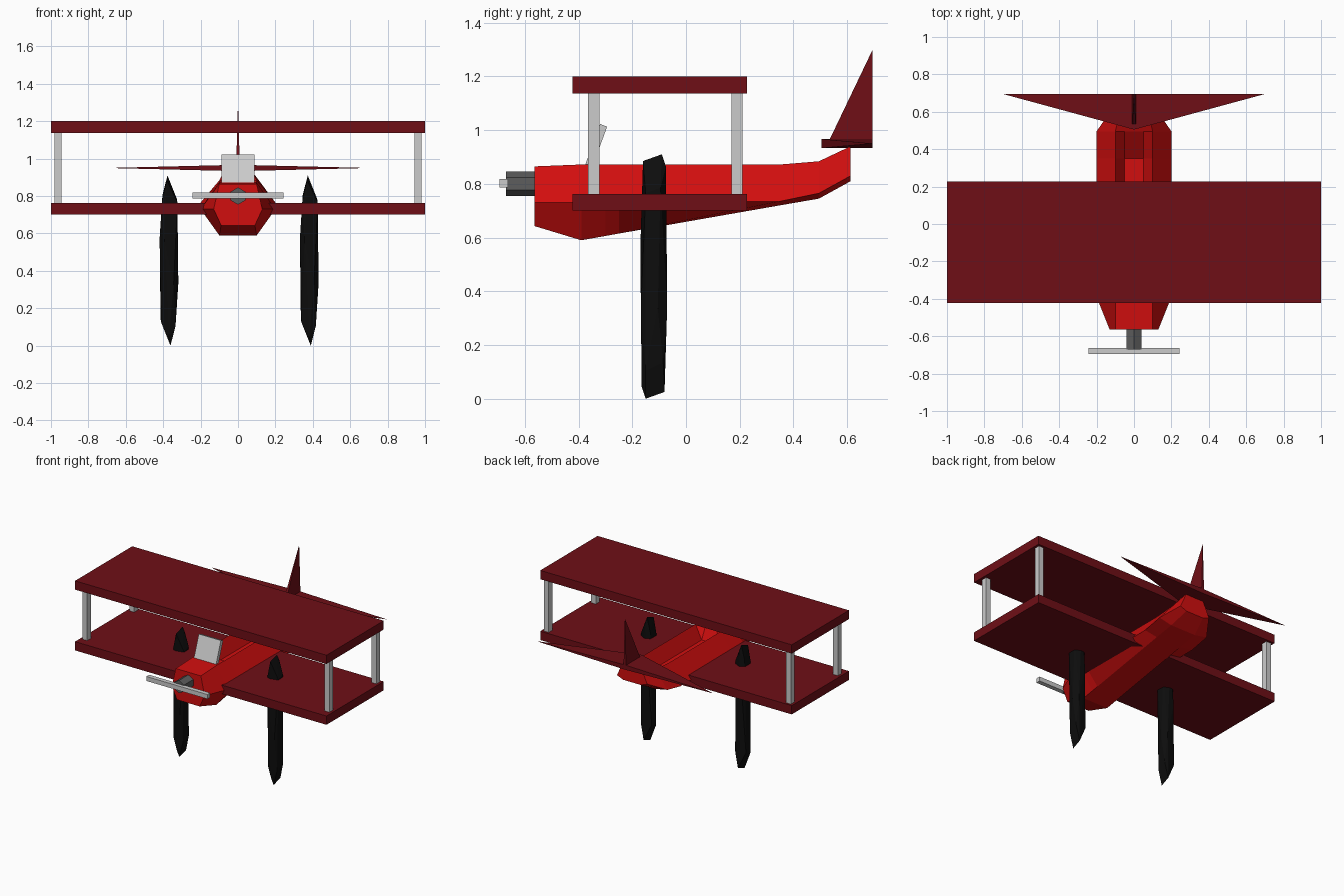
import bpy, bmesh
from math import pi
from mathutils import Matrix, Vector

if "Cube" in bpy.data.objects:
    bpy.data.objects.remove(bpy.data.objects["Cube"])


def material(name, rgb):
    m = bpy.data.materials.new(name)
    m.diffuse_color = (*rgb, 1)
    m.use_nodes = True
    m.node_tree.nodes["Principled BSDF"].inputs["Base Color"].default_value = m.diffuse_color
    return m


RED = material("red", (0.64, 0.0045, 0.0045))
MAROON = material("maroon", (0.158, 0.0045, 0.008))
BLACK = material("black", (0.004, 0.004, 0.004))
DARK = material("dark_grey", (0.11, 0.11, 0.11))


def finish(name, bm, mat=None):
    bmesh.ops.recalc_face_normals(bm, faces=bm.faces)
    me = bpy.data.meshes.new(name)
    bm.to_mesh(me)
    bm.free()
    ob = bpy.data.objects.new(name, me)
    bpy.context.collection.objects.link(ob)
    if mat:
        me.materials.append(mat)
    return ob


def box(name, lo, hi, mat=None):
    lo, hi = Vector(lo), Vector(hi)
    bm = bmesh.new()
    bmesh.ops.create_cube(bm, size=1, matrix=Matrix.Translation((lo + hi) / 2)
                          @ Matrix.Diagonal((*(hi - lo), 1)))
    return finish(name, bm, mat)


def hull(name, points, mat=None):
    bm = bmesh.new()
    for p in points:
        bm.verts.new(p)
    bmesh.ops.convex_hull(bm, input=bm.verts)
    bmesh.ops.dissolve_limit(bm, angle_limit=0.01, verts=bm.verts, edges=bm.edges)
    return finish(name, bm, mat)


# Wings and the struts between them
box("upper_wing", (-1, -0.423, 1.137), (1, 0.227, 1.2), MAROON)
box("lower_wing", (-1, -0.423, 0.7), (1, 0.227, 0.763), MAROON)
for sx, side in ((-1, "left"), (1, "right")):
    for y, end in ((-0.344, "front"), (0.19, "rear")):
        x = sx * 0.963
        box(f"{side}_{end}_strut", (x - 0.019, y - 0.021, 0.76), (x + 0.019, y + 0.021, 1.14))

# Fuselage loft: y, top z, top half width, mid z, mid half width,
# bottom z, bottom half width, cockpit depth
sections = [
    (-0.565, 0.865, 0.10, 0.73, 0.13, 0.643, 0.09, 0),
    (-0.39, 0.872, 0.10, 0.73, 0.20, 0.59, 0.10, 0),
    (-0.30, 0.872, 0.10, 0.73, 0.20, 0.606, 0.10, 0),
    (-0.25, 0.872, 0.10, 0.73, 0.20, 0.615, 0.10, 0.1),
    (0.35, 0.872, 0.10, 0.735, 0.20, 0.72, 0.10, 0.1),
    (0.495, 0.884, 0.10, 0.765, 0.20, 0.745, 0.10, 0),
    (0.613, 0.94, 0.07, 0.83, 0.12, 0.81, 0.07, 0),
]
bm = bmesh.new()
rings = []
for y, tz, tw, mz, mw, bz, bw, depth in sections:
    half = [(bw, bz), (mw, mz), (tw, tz), (0.05, tz - depth)]
    outline = half + [(-x, z) for x, z in reversed(half)]
    rings.append([bm.verts.new((x, y, z)) for x, z in outline])
for a, b in zip(rings, rings[1:]):
    for i in range(8):
        j = (i + 1) % 8
        bm.faces.new((a[i], a[j], b[j], b[i]))
bm.faces.new(rings[0])
bm.faces.new(rings[-1])
finish("fuselage", bm, RED)

# Windshield, leaning back
shield = box("windshield", (-0.088, -0.014, -0.09), (0.088, 0.014, 0.085))
shield.location = (0, -0.336, 0.938)
shield.rotation_euler.x = -0.35

# Hexagonal engine and propeller
bm = bmesh.new()
bmesh.ops.create_cone(bm, cap_ends=True, segments=6, radius1=0.046, radius2=0.046, depth=0.13,
                      matrix=Matrix.Translation((0, -0.605, 0.8)) @ Matrix.Rotation(pi / 2, 4, 'X'))
finish("engine", bm, DARK)
box("propeller", (-0.243, -0.695, 0.787), (0.243, -0.663, 0.819))

# Tail surfaces, tapering to points
hull("tailplane", [(0, y, z) for y in (0.505, 0.695) for z in (0.933, 0.967)]
     + [(s * 0.7, 0.695, 0.95) for s in (-1, 1)], MAROON)
hull("tail_fin", [(s * 0.01, y, 0.955) for s in (-1, 1) for y in (0.53, 0.695)]
     + [(0, 0.695, 1.3)], MAROON)

# Tall faceted landing legs, point-symmetric and identical on both sides
facets = [(-0.008, 0.03, 0.455), (-0.012, -0.04, 0.43), (0.045, -0.03, 0.31),
          (0.042, 0.025, 0.33), (0.0, 0.045, 0.41), (-0.035, 0.03, 0.35),
          (-0.037, -0.035, 0.32), (0.05, 0.015, -0.12), (0.025, 0.05, -0.11),
          (0.025, -0.048, -0.12)]
for x, side in ((-0.369, "left"), (0.381, "right")):
    hull(f"{side}_landing_leg", [Vector(p) * s + Vector((x, -0.12, 0.455))
                                 for p in facets for s in (1, -1)], BLACK)
